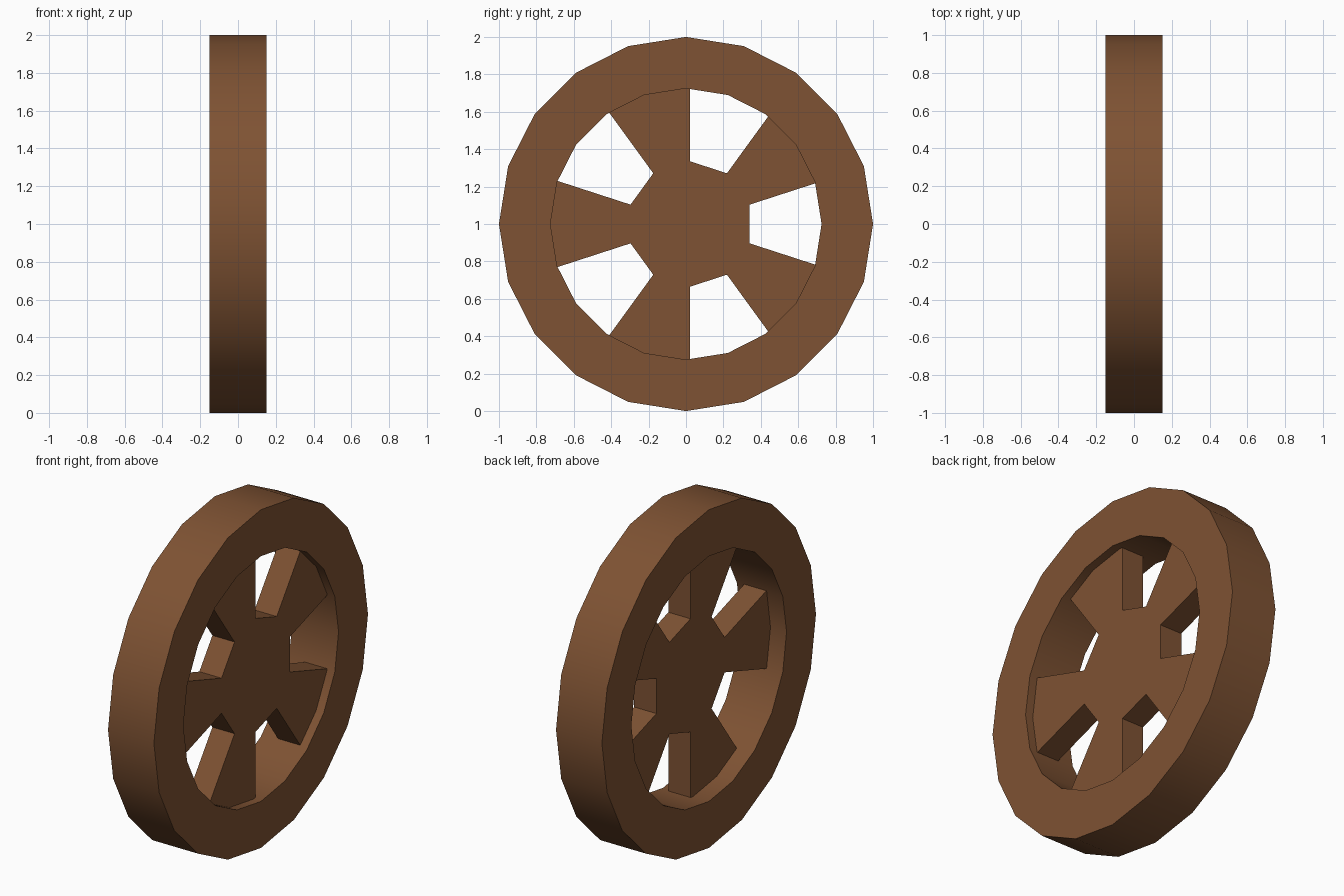
import bpy, bmesh, math

if "Cube" in bpy.data.objects:
    bpy.data.objects.remove(bpy.data.objects["Cube"])

wood = bpy.data.materials.new("brown wood")
wood.diffuse_color = (0.21, 0.085, 0.033, 1)
wood.use_nodes = True
wood.node_tree.nodes["Principled BSDF"].inputs["Base Color"].default_value = wood.diffuse_color


def make_object(name, bm):
    bmesh.ops.recalc_face_normals(bm, faces=bm.faces)
    mesh = bpy.data.meshes.new(name)
    bm.to_mesh(mesh)
    bm.free()
    mesh.materials.append(wood)
    obj = bpy.data.objects.new(name, mesh)
    bpy.context.collection.objects.link(obj)
    return obj


def polar(x, r, deg, cy=0.0):
    a = math.radians(deg)
    return (x, cy + r * math.cos(a), 1 + r * math.sin(a))


# Rim: a square section swept round 20 sides
bm = bmesh.new()
section = [(-0.15, 0.725), (0.15, 0.725), (0.15, 1.0), (-0.15, 1.0)]
rings = [[bm.verts.new(polar(x, r, 18 * i)) for x, r in section] for i in range(20)]
for i in range(20):
    a, b = rings[i], rings[(i + 1) % 20]
    for k in range(4):
        n = (k + 1) % 4
        bm.faces.new((a[k], a[n], b[n], b[k]))
rim = make_object("rim", bm)
bpy.context.view_layer.objects.active = rim
rim.select_set(True)
bpy.ops.object.shade_smooth_by_angle(angle=math.radians(30))

# Hub: ten-sided disc whose alternate sides extrude into five wedge spokes
bm = bmesh.new()
X0, X1, CY = -0.045, 0.10, 0.022
outline = []
for i in range(5):
    mid = 36 + 72 * i
    for r, d in ((0.335, -18), (0.80, -18), (0.80, 18), (0.335, 18)):
        outline.append(polar(X0, r, mid + d, CY))
back = bm.faces.new([bm.verts.new(p) for p in outline])
ext = bmesh.ops.extrude_face_region(bm, geom=[back], use_keep_orig=True)
moved = [v for v in ext["geom"] if isinstance(v, bmesh.types.BMVert)]
bmesh.ops.translate(bm, verts=moved, vec=(X1 - X0, 0, 0))
make_object("hub_and_spokes", bm)
